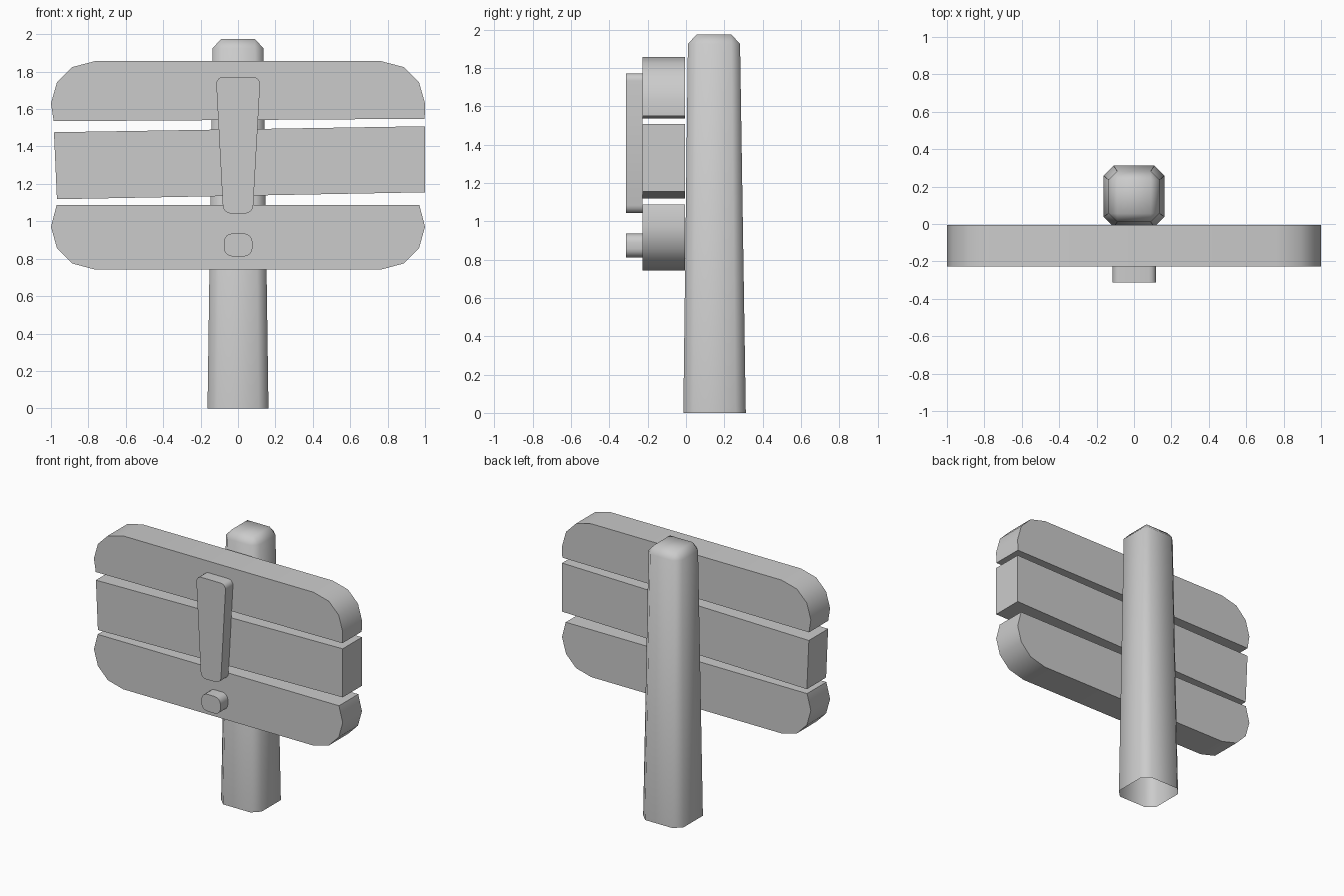
import bpy, bmesh, math
from mathutils import Vector

if "Cube" in bpy.data.objects:
    bpy.data.objects.remove(bpy.data.objects["Cube"])


def finish(name, bm, angle):
    bmesh.ops.recalc_face_normals(bm, faces=bm.faces)
    me = bpy.data.meshes.new(name)
    bm.to_mesh(me)
    bm.free()
    ob = bpy.data.objects.new(name, me)
    bpy.context.collection.objects.link(ob)
    bpy.ops.object.select_all(action='DESELECT')
    ob.select_set(True)
    bpy.context.view_layer.objects.active = ob
    bpy.ops.object.shade_smooth_by_angle(angle=math.radians(angle))
    return ob


def slab(name, pts, y0, y1):
    """Extrude an (x, z) outline from y0 to y1."""
    bm = bmesh.new()
    face = bm.faces.new([bm.verts.new((x, y0, z)) for x, z in pts])
    ext = bmesh.ops.extrude_face_region(bm, geom=[face], use_keep_orig=True)
    for v in ext['geom']:
        if isinstance(v, bmesh.types.BMVert):
            v.co.y = y1
    return finish(name, bm, 35)


def rounded(corners, r, seg=4):
    """Round each outline corner with a quadratic curve."""
    out = []
    for i, c in enumerate(corners):
        c = Vector(c)
        a = c + (Vector(corners[i - 1]) - c).normalized() * r
        b = c + (Vector(corners[(i + 1) % len(corners)]) - c).normalized() * r
        for k in range(seg + 1):
            t = k / seg
            # blend keeps the curve close to a circular arc
            w = 1.41 * t * (1 - t)
            out.append((a * (1 - t) ** 2 + c * w + b * t * t) / ((1 - t) ** 2 + w + t * t))
    return out


# Three planks, the outer two with rounded outer corners
FRONT, BACK = -0.226, -0.005
top_arc = [(-1.0, 1.63), (-0.968, 1.743), (-0.888, 1.824), (-0.765, 1.856)]
slab("top_plank", top_arc + [(-x, z) for x, z in reversed(top_arc)]
     + [(0.998, 1.548), (-0.985, 1.535)], FRONT, BACK)
slab("middle_plank", [(-0.984, 1.476), (1.0, 1.508), (1.0, 1.155), (-0.968, 1.118)],
     FRONT, BACK)
low_arc = [(-0.97, 1.086), (-1.0, 0.97), (-0.968, 0.857), (-0.888, 0.775), (-0.765, 0.742)]
slab("bottom_plank", low_arc + [(-x, z) for x, z in reversed(low_arc)], FRONT, BACK)

# Raised warning mark: tapered bar and dot
slab("mark_bar", rounded([(-0.118, 1.772), (0.12, 1.772), (0.079, 1.042), (-0.079, 1.042)],
                         0.04), -0.312, FRONT)
slab("mark_dot", rounded([(-0.075, 0.935), (0.077, 0.935), (0.077, 0.812), (-0.075, 0.812)],
                         0.045), -0.312, FRONT)

# Tapered post with cut corners, chamfered square cap and open bottom
bm = bmesh.new()


def ring(h, cut, cy, z):
    k = h - cut
    pts = [(h, -k), (h, k), (k, h), (-k, h), (-h, k), (-h, -k), (-k, -h), (k, -h)]
    return [bm.verts.new((x, cy + y, z)) for x, y in pts]


low = ring(0.163, 0.053, 0.149, 0)
high = ring(0.136, 0.046, 0.146, 1.925)
cap = [bm.verts.new((0.09 * sx, 0.146 + 0.09 * sy, 1.975))
       for sx, sy in ((1, -1), (1, 1), (-1, 1), (-1, -1))]
for i in range(8):
    j = (i + 1) % 8
    bm.faces.new((low[i], low[j], high[j], high[i]))
for i in range(4):
    j = (i + 1) % 4
    bm.faces.new((high[2 * i], high[2 * i + 1], cap[j], cap[i]))
    bm.faces.new((high[2 * i + 1], high[(2 * i + 2) % 8], cap[j]))
bm.faces.new(cap)
finish("post", bm, 60)
